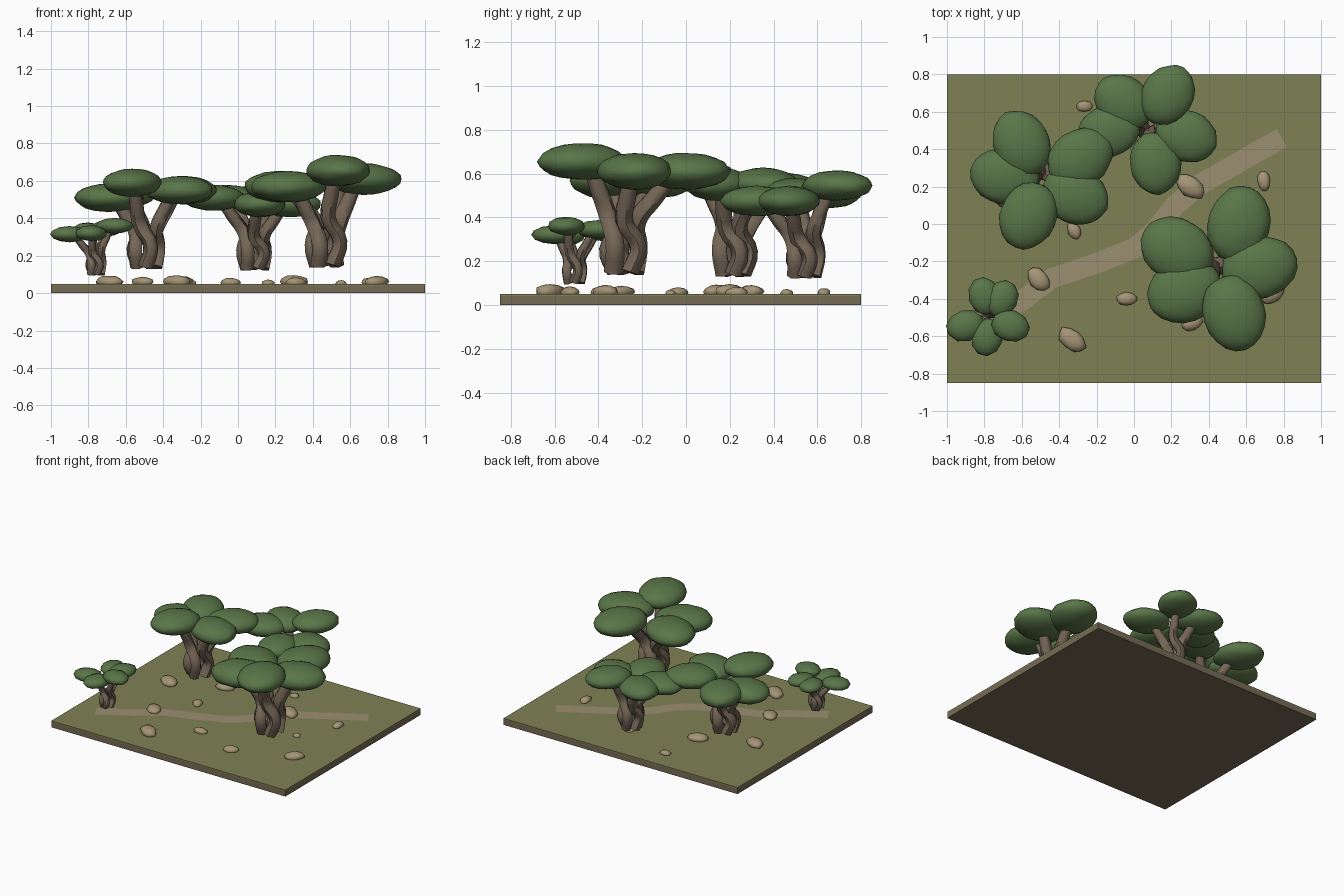
import bpy, bmesh, math, random
from mathutils import Vector, Matrix

cube = bpy.data.objects.get("Cube")
if cube:
    bpy.data.objects.remove(cube, do_unlink=True)
random.seed(4)


def material(name, rgb):
    m = bpy.data.materials.new(name)
    m.use_nodes = True
    m.diffuse_color = (*rgb, 1)
    m.node_tree.nodes["Principled BSDF"].inputs["Base Color"].default_value = (*rgb, 1)
    return m


GRASS = material("grass_green", (0.21, 0.22, 0.09))
EARTH = material("earth_brown", (0.18, 0.145, 0.09))
SAND = material("path_sand", (0.33, 0.275, 0.165))
STONE = material("stone_tan", (0.38, 0.30, 0.18))
BARK = material("bark_brown", (0.18, 0.135, 0.095))
LEAF = material("leaf_green", (0.10, 0.18, 0.065))


def finish(name, bm, mat, smooth=False):
    mesh = bpy.data.meshes.new(name)
    bm.to_mesh(mesh)
    bm.free()
    mesh.materials.append(mat)
    for p in mesh.polygons:
        p.use_smooth = smooth
    ob = bpy.data.objects.new(name, mesh)
    bpy.context.collection.objects.link(ob)
    return ob


def box(name, z0, z1, mat):
    bm = bmesh.new()
    bmesh.ops.create_cube(bm, size=1)
    bmesh.ops.scale(bm, vec=(2, 1.65, z1 - z0), verts=bm.verts)
    bmesh.ops.translate(bm, vec=(0, -0.025, (z0 + z1) / 2), verts=bm.verts)
    finish(name, bm, mat)


def blob(name, centre, radii, angle, mat, jitter, detail):
    """Slightly irregular flattened ball."""
    bm = bmesh.new()
    bmesh.ops.create_icosphere(bm, subdivisions=detail, radius=1)
    for v in bm.verts:
        v.co *= 1 + random.uniform(-jitter, jitter)
    bm.transform(Matrix.Translation(centre) @ Matrix.Rotation(angle, 4, "Z")
                 @ Matrix.Diagonal((*radii, 1)))
    return finish(name, bm, mat, True)


def trunk(name, points, radii):
    """Tapered tube along a smooth path, closed at both ends."""
    cu = bpy.data.curves.new(name, "CURVE")
    cu.dimensions = "3D"
    cu.bevel_depth = 1
    cu.bevel_resolution = 1
    cu.use_fill_caps = True
    cu.resolution_u = 4
    sp = cu.splines.new("BEZIER")
    sp.bezier_points.add(len(points) - 1)
    for bp, p, r in zip(sp.bezier_points, points, radii):
        bp.co = p
        bp.radius = r
        bp.handle_left_type = bp.handle_right_type = "AUTO"
    cu.materials.append(BARK)
    ob = bpy.data.objects.new(name, cu)
    bpy.context.collection.objects.link(ob)
    bpy.ops.object.select_all(action="DESELECT")
    ob.select_set(True)
    bpy.context.view_layer.objects.active = ob
    bpy.ops.object.convert(target="MESH")
    bpy.ops.object.shade_smooth_by_angle(angle=math.radians(60))


def tree(name, x, y, s, pads):
    """Bundle of twisting trunks, each carrying one leaf pad."""
    base = 0.05 + 0.1 * s
    for i, (px, py, pz) in enumerate(pads, 1):
        out = Vector((px - x, py - y, 0))
        angle = math.atan2(out.y, out.x)

        def at(r, turn, z):
            a = angle + turn
            return (x + math.cos(a) * r * s, y + math.sin(a) * r * s, z)

        reach = out.length / s
        rise = pz - base
        path = [at(0.055, 0.3, base), at(0.08, 0.75, base + 0.25 * rise),
                at(0.07, -0.2, base + 0.5 * rise),
                at(0.4 * reach + 0.035, -0.1, base + 0.74 * rise),
                at(0.85 * reach, 0, pz)]
        trunk(f"{name}_trunk_{i}", path, [r * s for r in (0.045, 0.043, 0.043, 0.041, 0.033)])
        blob(f"{name}_leaf_pad_{i}", (px, py, pz), (0.205 * s, 0.167 * s, 0.084 * s),
             angle, LEAF, 0.025, 3 if s > 0.6 else 2)


# Ground slab with grass layer
box("ground_slab", 0, 0.041, EARTH)
box("grass_layer", 0.041, 0.05, GRASS)

# Winding path as a flat strip
way = [Vector(p) for p in ((-0.83, -0.55), (-0.6, -0.41), (-0.44, -0.29), (-0.2, -0.21),
                           (0.0, -0.13), (0.11, -0.04), (0.22, 0.1), (0.35, 0.21),
                           (0.56, 0.33), (0.79, 0.46))]
bm = bmesh.new()
rows = []
for i, p in enumerate(way):
    t = (way[min(i + 1, len(way) - 1)] - way[max(i - 1, 0)]).normalized()
    n = Vector((-t.y, t.x)) * 0.055
    rows.append([bm.verts.new((*(p + n * k), 0.053)) for k in (1, -1)])
for a, b in zip(rows, rows[1:]):
    bm.faces.new((a[0], a[1], b[1], b[0]))
finish("path", bm, SAND)

# Trees: name, trunk centre, size, leaf pad centres
tree("large_tree", 0.475, -0.285, 1.0, [
    (0.56, 0.0, 0.61), (0.23, -0.14, 0.57), (0.67, -0.235, 0.61),
    (0.27, -0.36, 0.57), (0.535, -0.475, 0.655)])
tree("left_tree", -0.49, 0.22, 0.9, [
    (-0.6, 0.43, 0.53), (-0.69, 0.255, 0.51), (-0.565, 0.045, 0.59),
    (-0.315, 0.15, 0.55), (-0.29, 0.35, 0.55)])
tree("rear_tree", 0.09, 0.54, 0.82, [
    (0.18, 0.69, 0.545), (-0.055, 0.65, 0.51), (-0.135, 0.495, 0.51),
    (0.28, 0.47, 0.475), (0.115, 0.325, 0.475)])
tree("small_tree", -0.76, -0.51, 0.51, [
    (-0.8, -0.385, 0.335), (-0.705, -0.4, 0.345), (-0.9, -0.545, 0.315),
    (-0.66, -0.545, 0.36), (-0.785, -0.605, 0.32)])

# Scattered stones: x, y, long radius, short radius, turn in degrees
stones = [(-0.265, 0.63, .045, .03, 0), (0.3, 0.2, .085, .055, -35),
          (0.695, 0.23, .055, .035, 95), (-0.51, -0.295, .07, .05, -50),
          (-0.04, -0.4, .055, .035, 0), (-0.33, -0.62, .085, .055, -40),
          (-0.32, -0.035, .05, .035, -60), (0.74, -0.37, .075, .05, 40),
          (0.31, -0.53, .06, .04, 20), (-0.69, 0.14, .08, .055, -30),
          (0.55, -0.07, .03, .025, 0), (-0.31, 0.3, .075, .055, 20),
          (0.16, 0.46, .035, .03, 0)]
for i, (x, y, a, b, turn) in enumerate(stones, 1):
    blob(f"stone_{i}", (x, y, 0.045 + 0.2 * a), (a, b, 0.012 + 0.25 * a),
         math.radians(turn), STONE, 0.08, 2)
